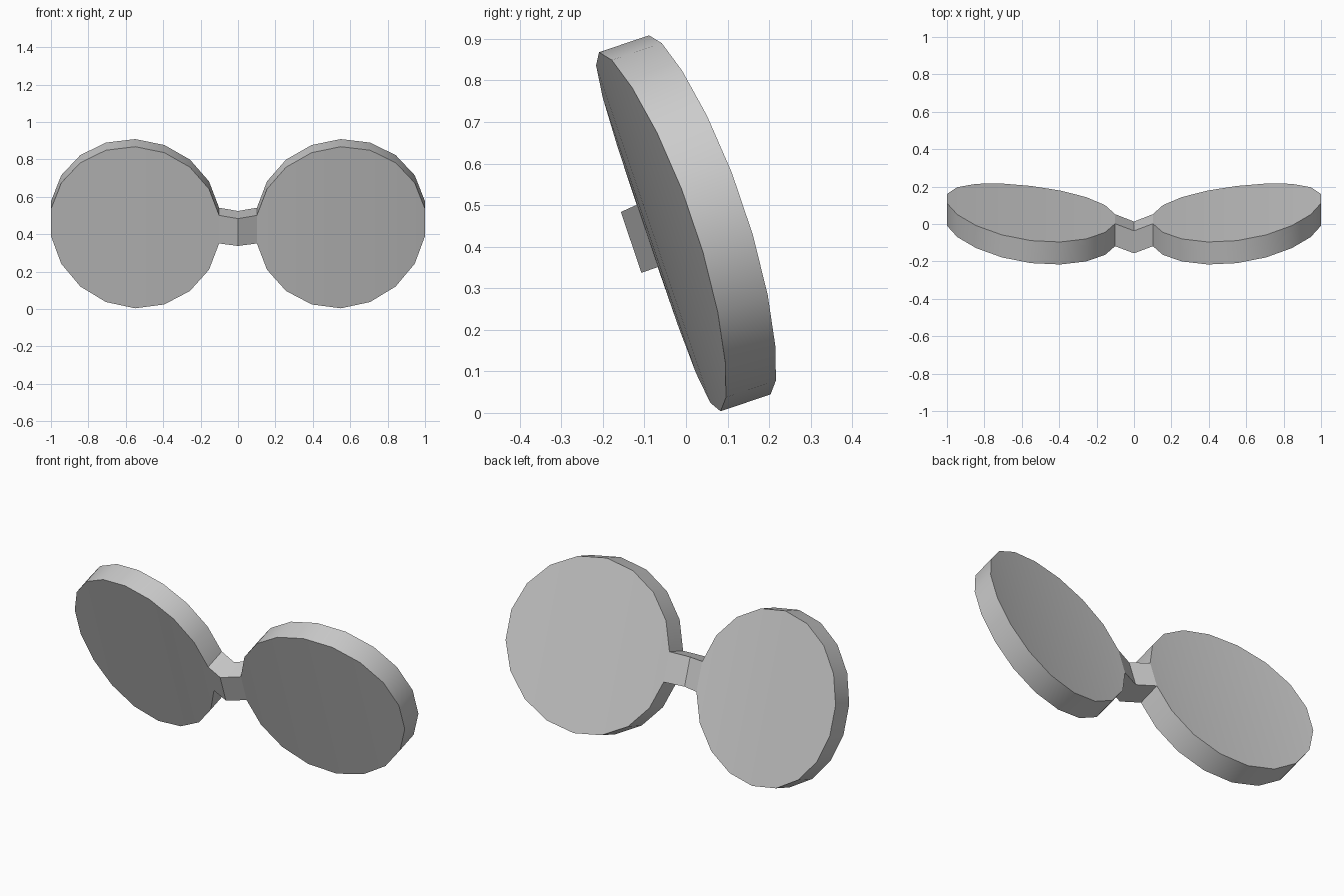
import bpy, bmesh, math
from mathutils import Matrix

if "Cube" in bpy.data.objects:
    bpy.data.objects.remove(bpy.data.objects["Cube"], do_unlink=True)

SIDES, RADIUS = 18, 0.456
CENTRE_X, CENTRE_Z = 0.55, 0.433
DEPTH = 0.127
TILT = Matrix.Rotation(math.radians(18.7), 4, 'X')

grey = bpy.data.materials.new("plain grey")
grey.use_nodes = True
grey.diffuse_color = (0.6, 0.6, 0.6, 1)
grey.node_tree.nodes["Principled BSDF"].inputs["Base Color"].default_value = (0.6, 0.6, 0.6, 1)


def wrap(x):
    """Depth of the gently curved front at a distance x from the middle."""
    t = (x - 0.1) / 0.9
    return 0.048 + 0.013 * t + 0.102 * t * t


def make_part(name, outline, open_edges):
    """Extrude an outline of (x, y, z) points backwards, skipping open edges, and mirror it."""
    bm = bmesh.new()
    front = [bm.verts.new(p) for p in outline]
    back = [bm.verts.new((x, y + DEPTH, z)) for x, y, z in outline]
    n = len(outline)
    # Front and back faces as strips across matching upper and lower points
    for i in range(n // 2 - 1):
        quad = (i, i + 1, n - 2 - i, n - 1 - i)
        bm.faces.new([front[k] for k in quad])
        bm.faces.new([back[k] for k in reversed(quad)])
    # Rim
    for i in range(n):
        if i not in open_edges:
            j = (i + 1) % n
            bm.faces.new((front[j], front[i], back[i], back[j]))
    bmesh.ops.recalc_face_normals(bm, faces=bm.faces)
    bm.transform(TILT)
    mesh = bpy.data.meshes.new(name)
    bm.to_mesh(mesh)
    bm.free()
    obj = bpy.data.objects.new(name, mesh)
    bpy.context.collection.objects.link(obj)
    mesh.materials.append(grey)
    mirror = obj.modifiers.new("mirror", 'MIRROR')
    mirror.merge_threshold = 0.001
    bpy.ops.object.select_all(action='DESELECT')
    bpy.context.view_layer.objects.active = obj
    obj.select_set(True)
    bpy.ops.object.modifier_apply(modifier="mirror")
    bpy.ops.object.shade_smooth_by_angle(angle=math.radians(30))
    return obj


# Round lenses, open where the bridge joins
ring = []
for k in range(SIDES):
    a = math.tau * (k + 0.5) / SIDES
    x = CENTRE_X + RADIUS * math.cos(a)
    ring.append((x, wrap(x), CENTRE_Z + RADIUS * math.sin(a)))
inner = SIDES // 2 - 1
make_part("lenses", ring, {inner})

# Nose bridge, bent forward at the middle
top, low = ring[inner], ring[inner + 1]
bridge = [top, (0, 0.0065, top[2] - 0.004), (0, 0.0065, low[2]), low]
make_part("nose_bridge", bridge, {1, 3})
